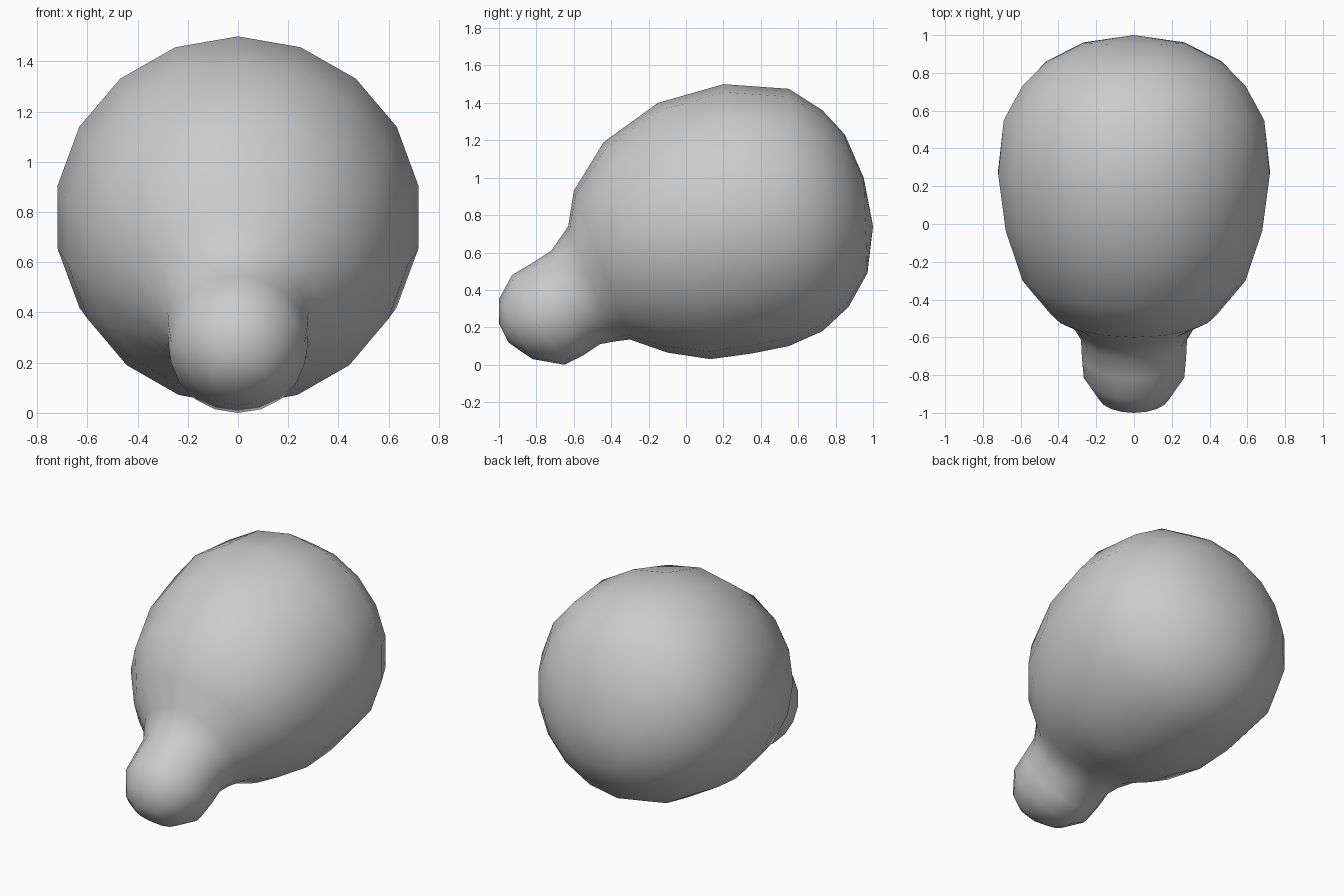
import bpy
import bmesh
from math import sin, cos, pi
from mathutils import Vector

cube = bpy.data.objects.get("Cube")
if cube:
    bpy.data.objects.remove(cube, do_unlink=True)

SIDES = 18

# Slanted cross-sections from nose to back: upper y, z, lower y, z, half width
SECTIONS = [
    (-1.0, .22, -.88, .07, .11),
    (-1.0, .35, -.82, .03, .19),
    (-.93, .48, -.65, .0, .27),
    (-.82, .545, -.55, .05, .28),
    (-.72, .61, -.46, .11, .285),
    (-.63, .74, -.38, .125, .34),
    (-.60, .93, -.30, .135, .45),
    (-.44, 1.19, -.10, .065, .60),
    (-.15, 1.40, .13, .03, .69),
    (.2, 1.5, .35, .06, .73),
    (.55, 1.475, .55, .1, .70),
    (.73, 1.36, .73, .18, .60),
    (.85, 1.23, .87, .31, .47),
    (.95, 1.0, .97, .49, .27),
]
NOSE_TIP = (0, -.95, .12)
BACK_TIP = (0, 1.0, .74)

grey = bpy.data.materials.new("plain grey")
grey.use_nodes = True
colour = (.6, .6, .6, 1)
grey.diffuse_color = colour
grey.node_tree.nodes["Principled BSDF"].inputs["Base Color"].default_value = colour


def add_ring(bm, uy, uz, ly, lz, width):
    """Ellipse spanning an upper and a lower outline point."""
    upper, lower = Vector((0, uy, uz)), Vector((0, ly, lz))
    middle, half = (upper + lower) / 2, (upper - lower) / 2
    ring = []
    for i in range(SIDES):
        a = 2 * pi * i / SIDES
        ring.append(bm.verts.new(middle + half * cos(a) + Vector((width * sin(a), 0, 0))))
    return ring


# Rounded body flowing into a short drooping nose
bm = bmesh.new()
rings = [add_ring(bm, *s) for s in SECTIONS]
for a, b in zip(rings, rings[1:]):
    for i in range(SIDES):
        j = (i + 1) % SIDES
        bm.faces.new((a[i], a[j], b[j], b[i]))

# Close both ends
for ring, tip in ((rings[0], NOSE_TIP), (rings[-1], BACK_TIP)):
    pole = bm.verts.new(tip)
    for i in range(SIDES):
        bm.faces.new((ring[i], ring[(i + 1) % SIDES], pole))

bmesh.ops.recalc_face_normals(bm, faces=bm.faces)
for face in bm.faces:
    face.smooth = True

mesh = bpy.data.meshes.new("bulb_body")
bm.to_mesh(mesh)
bm.free()
mesh.materials.append(grey)
body = bpy.data.objects.new("bulb_body", mesh)
bpy.context.collection.objects.link(body)
